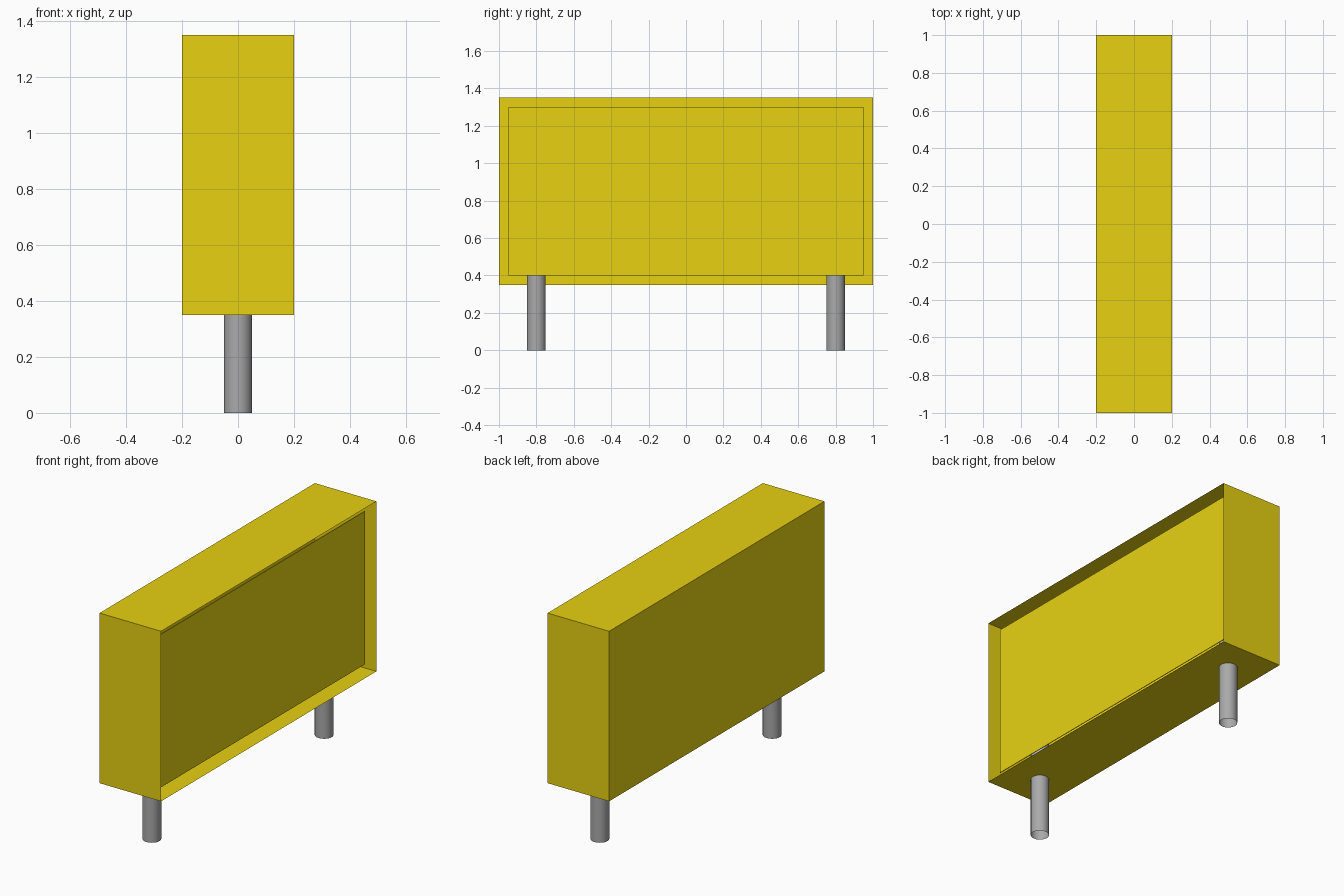
import bpy, bmesh
from mathutils import Matrix

if "Cube" in bpy.data.objects:
    bpy.data.objects.remove(bpy.data.objects["Cube"])


def material(name, rgb):
    mat = bpy.data.materials.new(name)
    mat.use_nodes = True
    mat.diffuse_color = (*rgb, 1)
    mat.node_tree.nodes["Principled BSDF"].inputs["Base Color"].default_value = (*rgb, 1)
    return mat


def add_object(name, bm, mat):
    mesh = bpy.data.meshes.new(name)
    bm.to_mesh(mesh)
    bm.free()
    mesh.materials.append(mat)
    obj = bpy.data.objects.new(name, mesh)
    bpy.context.collection.objects.link(obj)
    return obj


def box(size, centre):
    bm = bmesh.new()
    bmesh.ops.create_cube(bm, size=1, matrix=Matrix.Translation(centre) @ Matrix.Diagonal((*size, 1)))
    return bm


yellow = material("yellow paint", (0.8, 0.64, 0.006))
grey = material("grey metal", (0.4, 0.4, 0.4))

# Thin-walled housing, open on its +x side
housing = box((0.4, 2, 1), (0, 0, 0.85))
bmesh.ops.delete(housing, geom=[f for f in housing.faces if f.normal.x > 0.5], context="FACES")
add_object("housing", housing, yellow)

# Display panel set just inside the opening, with a gap all round
add_object("display_panel", box((0.004, 1.9, 0.9), (0.158, 0, 0.85)), yellow)

# Two round tubular legs, running up through the housing floor
for name, y in (("front_leg", -0.8), ("back_leg", 0.8)):
    leg = bmesh.new()
    height = 0.6
    bmesh.ops.create_cone(leg, cap_ends=False, segments=32, radius1=0.05, radius2=0.05,
                          depth=height, matrix=Matrix.Translation((0, y, height / 2)))
    for face in leg.faces:
        face.smooth = True
    add_object(name, leg, grey)
